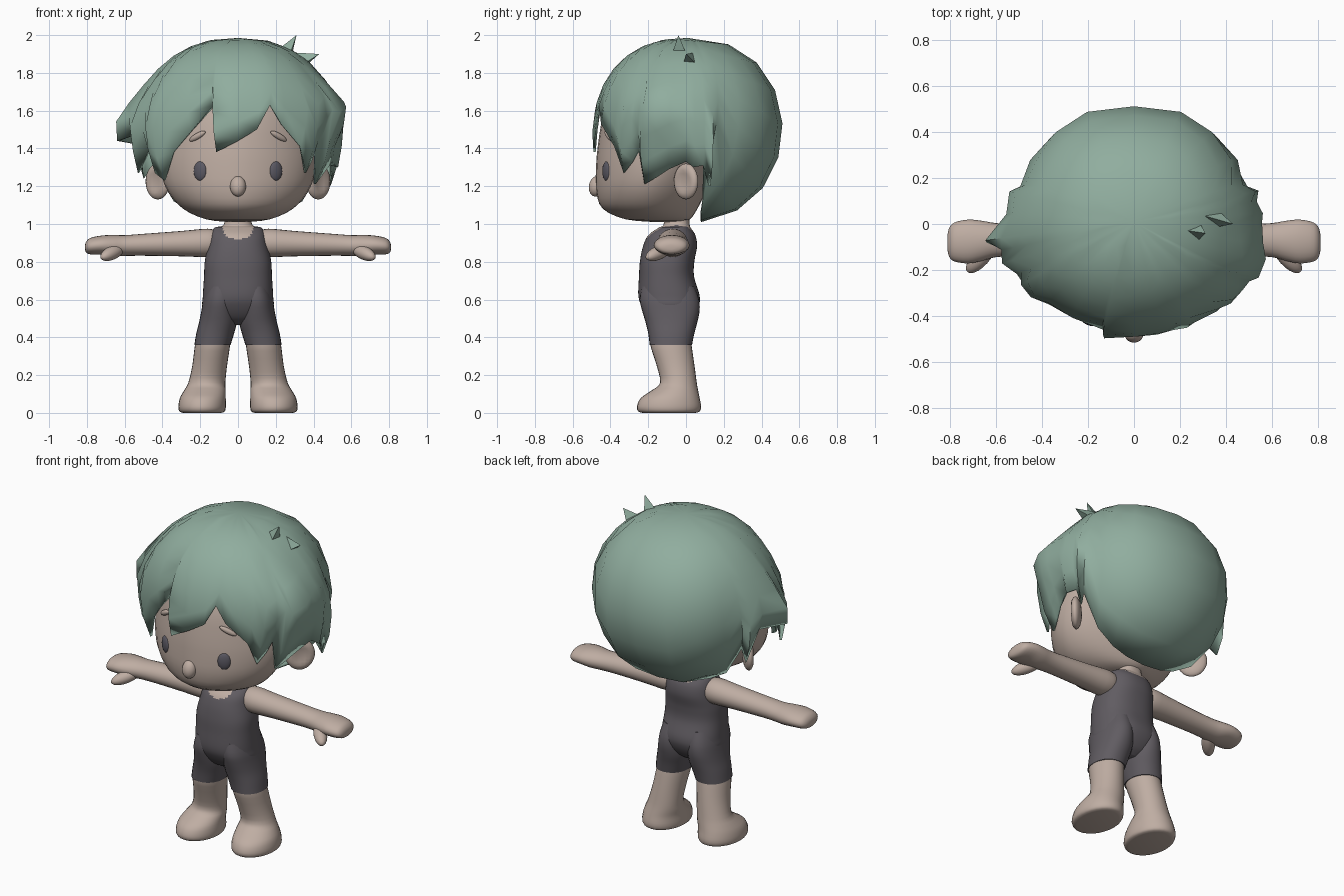
import bpy, bmesh
from math import sin, cos, asin, atan2, radians, pi, exp, copysign
from mathutils import Matrix, Vector, Euler

if "Cube" in bpy.data.objects:
    bpy.data.objects.remove(bpy.data.objects["Cube"])


def material(name, rgb):
    m = bpy.data.materials.new(name)
    m.use_nodes = True
    m.diffuse_color = (*rgb, 1)
    m.node_tree.nodes["Principled BSDF"].inputs["Base Color"].default_value = (*rgb, 1)
    return m


SKIN = material("warm skin", (.52, .42, .365))
SUIT = material("charcoal cloth", (.118, .107, .121))
HAIR = material("sage hair", (.28, .42, .345))
EYE = material("dark eye", (.105, .1, .125))


def finish(name, bm, mats, mirror=False, angle=50, rule=None, recalc=True):
    """Turn a bmesh into a smooth-shaded object, mirrored if asked."""
    if recalc:
        bmesh.ops.recalc_face_normals(bm, faces=bm.faces)
    for f in bm.faces:
        f.smooth = True
        if rule:
            f.material_index = rule(f.calc_center_median())
    me = bpy.data.meshes.new(name)
    bm.to_mesh(me)
    bm.free()
    for m in mats:
        me.materials.append(m)
    me.set_sharp_from_angle(angle=radians(angle))
    ob = bpy.data.objects.new(name, me)
    bpy.context.collection.objects.link(ob)
    if mirror:
        ob.modifiers.new("Mirror", 'MIRROR')
    return ob


def smooth_rows(rows, steps):
    """Catmull-Rom interpolation between profile rows."""
    out = []
    for i in range(len(rows) - 1):
        p0, p1 = rows[max(i - 1, 0)], rows[i]
        p2, p3 = rows[i + 1], rows[min(i + 2, len(rows) - 1)]
        for s in range(steps):
            t = s / steps
            out.append([b + .5 * t * (c - a + t * (2*a - 5*b + 4*c - d + t * (3*(b - c) + d - a)))
                        for a, b, c, d in zip(p0, p1, p2, p3)])
    return out + [list(rows[-1])]


def bent(value, power):
    return copysign(abs(value) ** power, value)


def loft(name, rows, mats, axis='Z', mirror=False, seg=28, steps=3, power=1, rule=None):
    """Rows: position on axis, then centre and radius for each cross direction."""
    bm = bmesh.new()
    rings = []
    for p, ca, ra, cb, rb in smooth_rows(rows, steps):
        ring = []
        for i in range(seg):
            t = 2 * pi * i / seg
            a = ca + ra * bent(cos(t), power)
            b = cb + rb * bent(sin(t), power)
            ring.append(bm.verts.new((a, b, p) if axis == 'Z' else (p, a, b)))
        rings.append(ring)
    for r, q in zip(rings, rings[1:]):
        for i in range(seg):
            j = (i + 1) % seg
            bm.faces.new((r[i], r[j], q[j], q[i]))
    bm.faces.new(rings[0])
    bm.faces.new(rings[-1])
    return finish(name, bm, mats, mirror, rule=rule)


def ball(name, loc, scale, mat, rot=(0, 0, 0), mirror=False, dent=False):
    bm = bmesh.new()
    bmesh.ops.create_uvsphere(bm, u_segments=20, v_segments=14, radius=1)
    if dent:
        for v in bm.verts:
            if v.co.x > .72:
                v.co.x = 1.44 - v.co.x
    turn = Euler([radians(a) for a in rot]).to_matrix().to_4x4()
    bm.transform(Matrix.Translation(loc) @ turn @ Matrix.Diagonal((*scale, 1)))
    return finish(name, bm, [mat], mirror)


def spike(name, base, tip, radius, mat):
    bm = bmesh.new()
    d = Vector(tip) - Vector(base)
    place = Matrix.Translation((Vector(base) + Vector(tip)) / 2) @ d.to_track_quat('Z', 'Y').to_matrix().to_4x4()
    bmesh.ops.create_cone(bm, segments=3, radius1=radius, radius2=0, depth=d.length, cap_ends=True, matrix=place)
    return finish(name, bm, [mat], angle=30)


# Head and face
loft("head", [
    (1.01, 0, .04, -.1, .06), (1.025, 0, .17, -.15, .17), (1.08, 0, .29, -.19, .25),
    (1.17, 0, .37, -.185, .29), (1.28, 0, .41, -.162, .315), (1.42, 0, .42, -.13, .336),
    (1.6, 0, .4, -.1, .33), (1.75, 0, .28, -.08, .25), (1.82, 0, .06, -.08, .06)],
    [SKIN], seg=36, power=1.1)
ball("nose", (0, -.474, 1.2), (.042, .04, .055), SKIN, (-12, 0, 0))
ball("eyes", (.2, -.42, 1.28), (.038, .017, .052), EYE, (0, 0, 28), mirror=True)
ball("brows", (.215, -.405, 1.465), (.054, .014, .016), SKIN, (0, 27, 28), mirror=True)
ball("ears", (.425, 0, 1.225), (.033, .085, .095), SKIN, (0, 0, -45), mirror=True, dent=True)


# Torso with the scooped neckline coloured by height and width
def neckline(c):
    drop = .075 if c.y < -.05 else .035
    scoop = abs(c.x / .08) ** 2.6 + abs((c.z - .995) / drop) ** 2.6 < 1
    return 0 if scoop or c.z > .993 else 1


loft("torso", [
    (.465, 0, .06, -.07, .06), (.5, 0, .14, -.078, .11), (.56, 0, .186, -.083, .149),
    (.62, 0, .186, -.09, .162), (.72, 0, .18, -.103, .146), (.8, 0, .176, -.1, .144),
    (.88, 0, .16, -.085, .143), (.94, 0, .147, -.075, .125), (.98, 0, .125, -.06, .085),
    (.994, 0, .078, -.05, .07), (1.05, 0, .065, -.05, .065)],
    [SKIN, SUIT], seg=64, steps=7, power=.85, rule=neckline)

# Legs, the shorts merging into the hips
loft("shorts_legs", [
    (.36, .135, .096, -.08, .112), (.42, .121, .1, -.078, .122), (.48, .106, .1, -.077, .137),
    (.54, .1, .094, -.08, .152), (.6, .096, .088, -.088, .157), (.67, .09, .075, -.095, .14)],
    [SUIT], mirror=True, power=.92)
loft("legs_and_feet", [
    (0, .19, .1, -.09, .14), (.008, .19, .12, -.09, .163), (.035, .19, .126, -.09, .17),
    (.08, .186, .121, -.083, .155), (.12, .175, .11, -.058, .122), (.16, .165, .098, -.04, .097),
    (.25, .15, .092, -.055, .1), (.36, .135, .093, -.08, .109), (.4, .13, .085, -.08, .1)],
    [SKIN], mirror=True)

# Arms and mitten hands
loft("arms", [
    (.1, -.07, .06, .9, .06), (.16, -.07, .08, .9, .075), (.3, -.07, .075, .896, .067),
    (.5, -.07, .07, .89, .058), (.6, -.07, .074, .886, .055), (.66, -.073, .087, .886, .056),
    (.72, -.076, .095, .888, .051), (.78, -.078, .084, .883, .044), (.803, -.08, .06, .878, .03),
    (.81, -.08, .025, .878, .012)], [SKIN], axis='X', mirror=True, seg=24)
ball("thumbs", (.665, -.145, .848), (.038, .09, .036), SKIN, (18, 0, 42), mirror=True)

# Hair cap: each column runs from the crown down to one point of the jagged rim
nape = [(.45, .1, 1.3, 22), (.34, .09, 1.12, 36), (.22, .08, 1.05, 54), (.12, .08, 1.02, 72)]
left_locks = [
    (.1, -.48, 1.5), (.17, -.46, 1.63), (.23, -.45, 1.53), (.33, -.38, 1.41), (.36, -.33, 1.27),
    (.39, -.28, 1.33), (.41, -.25, 1.39), (.41, -.22, 1.21), (.44, -.15, 1.25), (.47, -.09, 1.29),
    (.5, 0, 1.33), (.53, .04, 1.3), (.5, .09, 1.31), (.49, .13, 1.2)]
right_locks = [
    (-.5, .13, 1.24), (-.53, .04, 1.42), (-.64, -.08, 1.44), (-.55, -.12, 1.47), (-.53, -.18, 1.27),
    (-.47, -.22, 1.4), (-.44, -.26, 1.27), (-.39, -.3, 1.23), (-.34, -.34, 1.38),
    (-.25, -.41, 1.49), (-.13, -.46, 1.63), (-.115, -.49, 1.38), (0, -.485, 1.44)]


def with_angle(p):
    return (*p, atan2(p[1], p[0]))


columns = [with_angle(p) for p in left_locks]
columns += [(x, y, z, radians(a)) for x, y, z, a in nape]
columns += [(0, .08, 1.01, pi / 2)]
columns += [(-x, y, z, pi - radians(a)) for x, y, z, a in reversed(nape)]
columns += [with_angle(p) for p in right_locks]


def dome(az, el):
    flat = cos(el) ** .85
    return Vector((.525 * flat * bent(cos(az), .85), .01 + .505 * flat * sin(az), 1.5 + .485 * sin(el)))


def side_lock(p):
    """Outward push that forms the pointed lock on each side."""
    if p.x > 0:
        return .085 * exp(-(p.y + .16) ** 2 / .035 - (p.z - 1.61) ** 2 / .014)
    return -.045 * exp(-(p.y + .1) ** 2 / .03 - (p.z - 1.53) ** 2 / .02)


RINGS = 8
bm = bmesh.new()
crown = bm.verts.new((0, .01, 1.985))
strands = []
for x, y, z, az in columns:
    low = asin(max(-.99, (z - 1.5) / .485))
    offset = Vector((x, y, z)) - dome(az, low)
    strand = []
    for k in range(1, RINGS + 1):
        t = k / RINGS
        p = dome(az, pi / 2 + (low - pi / 2) * t) + offset * t ** 3
        if k < RINGS:
            p.x += side_lock(p)
        strand.append(bm.verts.new(p))
    strands.append(strand)
for s, n in zip(strands, strands[1:] + strands[:1]):
    bm.faces.new((crown, s[0], n[0]))
    for k in range(RINGS - 1):
        bm.faces.new((s[k], s[k + 1], n[k + 1], n[k]))
hair = finish("hair", bm, [HAIR], angle=60, recalc=False)
shell = hair.modifiers.new("Thickness", 'SOLIDIFY')
shell.thickness = .012
shell.offset = -1

# Loose tuft near the crown
spike("tuft_upper", (.24, -.03, 1.87), (.31, -.04, 2.0), .065, HAIR)
spike("tuft_side", (.29, .04, 1.84), (.43, 0, 1.9), .075, HAIR)
